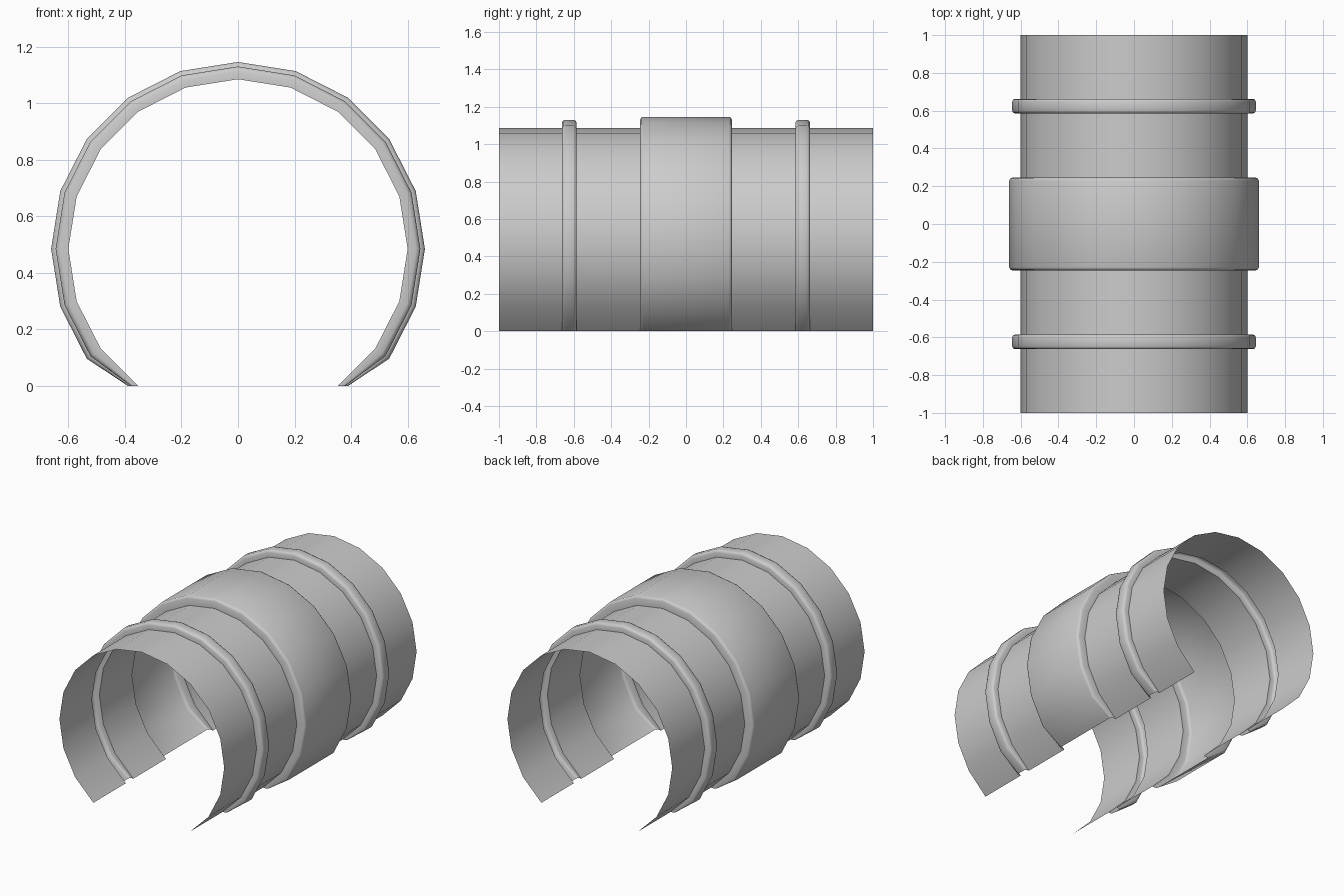
import bpy, bmesh, math

if "Cube" in bpy.data.objects:
    bpy.data.objects.remove(bpy.data.objects["Cube"])

CZ, SIDES = 0.485, 20          # axis height, sides of the full circle
R = 0.6                        # base radius


def raised_band(y0, y1, r, b):
    """Profile points (y, radius) of a band with rounded outer corners."""
    s = b * (1 - math.sqrt(0.5))
    half = [(y0, R), (y0, r - b), (y0 + s, r - s), (y0 + b, r)]
    return half + [(y0 + y1 - y, q) for y, q in reversed(half)]


# Lengthwise profile: plain tube, thin rib, wide centre band, thin rib
profile = [(-1, R)]
profile += raised_band(-0.663, -0.585, 0.645, 0.016)
profile += raised_band(-0.245, 0.245, 0.661, 0.016)
profile += raised_band(0.585, 0.663, 0.645, 0.016)
profile += [(1, R)]

# Sweep the profile round the open arc, with the feet flattened to the ground
angles = [math.radians(-54 + 360 / SIDES * i) for i in range(17)]
bm = bmesh.new()
rows = [[bm.verts.new((r * math.cos(a), y, max(0, CZ + r * math.sin(a))))
         for a in angles] for y, r in profile]
for p, q in zip(rows, rows[1:]):
    for i in range(len(angles) - 1):
        bm.faces.new((p[i], q[i], q[i + 1], p[i + 1]))
bmesh.ops.recalc_face_normals(bm, faces=bm.faces)
bm.normal_update()
top = max(bm.faces, key=lambda f: f.calc_center_median().z)
if top.normal.z < 0:
    bmesh.ops.reverse_faces(bm, faces=bm.faces)

mesh = bpy.data.meshes.new("tunnel_shell")
bm.to_mesh(mesh)
bm.free()
shell = bpy.data.objects.new("tunnel_shell", mesh)
bpy.context.collection.objects.link(shell)

# Smooth surface with crisp creases where the bands meet the tube
bpy.context.view_layer.objects.active = shell
shell.select_set(True)
bpy.ops.object.shade_smooth_by_angle(angle=math.radians(50))
